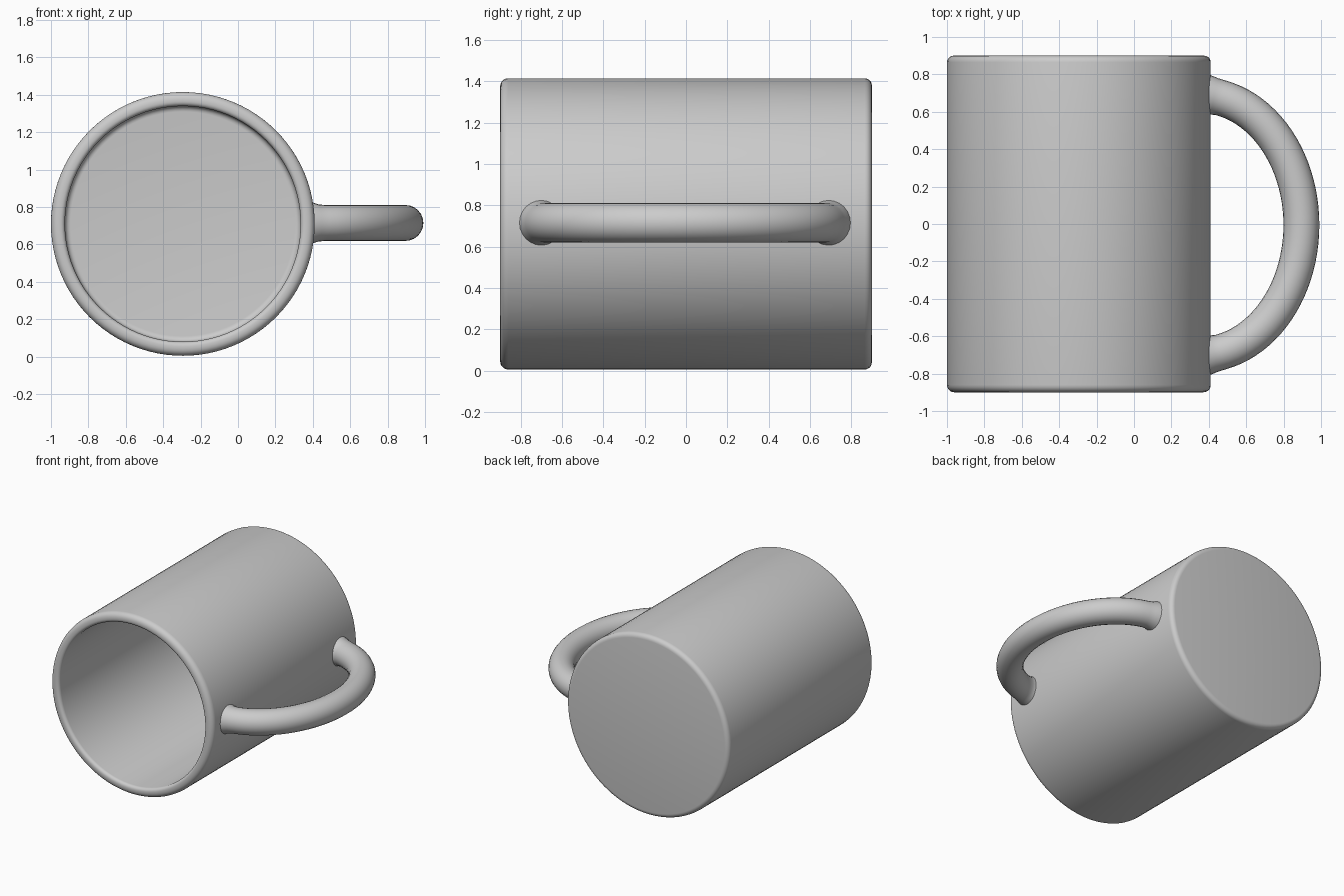
import bpy, bmesh, math
from mathutils import Vector

if "Cube" in bpy.data.objects:
    bpy.data.objects.remove(bpy.data.objects["Cube"])

CX, CZ = -0.295, 0.71      # axis of the mug, which lies along y


def finish(name, bm):
    bmesh.ops.remove_doubles(bm, verts=bm.verts, dist=1e-5)
    bmesh.ops.recalc_face_normals(bm, faces=bm.faces)
    mesh = bpy.data.meshes.new(name)
    bm.to_mesh(mesh)
    bm.free()
    obj = bpy.data.objects.new(name, mesh)
    bpy.context.collection.objects.link(obj)
    bpy.ops.object.select_all(action='DESELECT')
    obj.select_set(True)
    bpy.context.view_layer.objects.active = obj
    bpy.ops.object.shade_smooth_by_angle(angle=math.radians(40))
    return obj


def arc(r, y, rad, a0, a1, n=5):
    """Rounded corner in the (radius, y) profile."""
    angles = [math.radians(a0 + (a1 - a0) * i / n) for i in range(n + 1)]
    return [(r + rad * math.cos(a), y + rad * math.sin(a)) for a in angles]


# Mug body: closed base at +y, rounded rim at -y, hollow inside
R, INNER, BACK, FRONT, FLOOR = 0.705, 0.63, 0.9, -0.9, 0.82
profile = [(0, BACK)]
profile += arc(R - 0.035, BACK - 0.035, 0.035, 90, 0)
profile += arc(R - 0.04, FRONT + 0.04, 0.04, 0, -90)
profile += arc(INNER + 0.025, FRONT + 0.025, 0.025, -90, -180)
profile += arc(INNER - 0.03, FLOOR - 0.03, 0.03, 0, 90)
profile += [(0, FLOOR)]

bm = bmesh.new()
verts = [bm.verts.new((CX + r, y, CZ)) for r, y in profile]
edges = [bm.edges.new(pair) for pair in zip(verts, verts[1:])]
bmesh.ops.spin(bm, geom=verts + edges, cent=(CX, 0, CZ), axis=(0, 1, 0),
               angle=math.tau, steps=96, use_merge=True)
finish("mug_body", bm)

# Handle: round tube swept along half an ellipse, flared where it meets the wall
HX, HY, HZ, A, B, TUBE = 0.35, -0.005, 0.715, 0.545, 0.695, 0.096
STEPS, SIDES = 48, 24
bm = bmesh.new()
rings = []
for i in range(STEPS + 1):
    t = math.radians(-89 + 178 * i / STEPS)
    centre = Vector((HX + A * math.cos(t), HY + B * math.sin(t), HZ))
    out = Vector((B * math.cos(t), A * math.sin(t), 0)).normalized()
    rad = TUBE + 0.022 * max(0, 1 - (centre.x - 0.38) / 0.08) ** 2 if centre.x > 0.38 else TUBE + 0.022
    rings.append([bm.verts.new(centre + out * rad * math.cos(a) + Vector((0, 0, rad * math.sin(a))))
                  for a in (math.tau * k / SIDES for k in range(SIDES))])
for r0, r1 in zip(rings, rings[1:]):
    for k in range(SIDES):
        n = (k + 1) % SIDES
        bm.faces.new((r0[k], r0[n], r1[n], r1[k]))
bm.faces.new(rings[0])
bm.faces.new(rings[-1])
finish("handle", bm)
